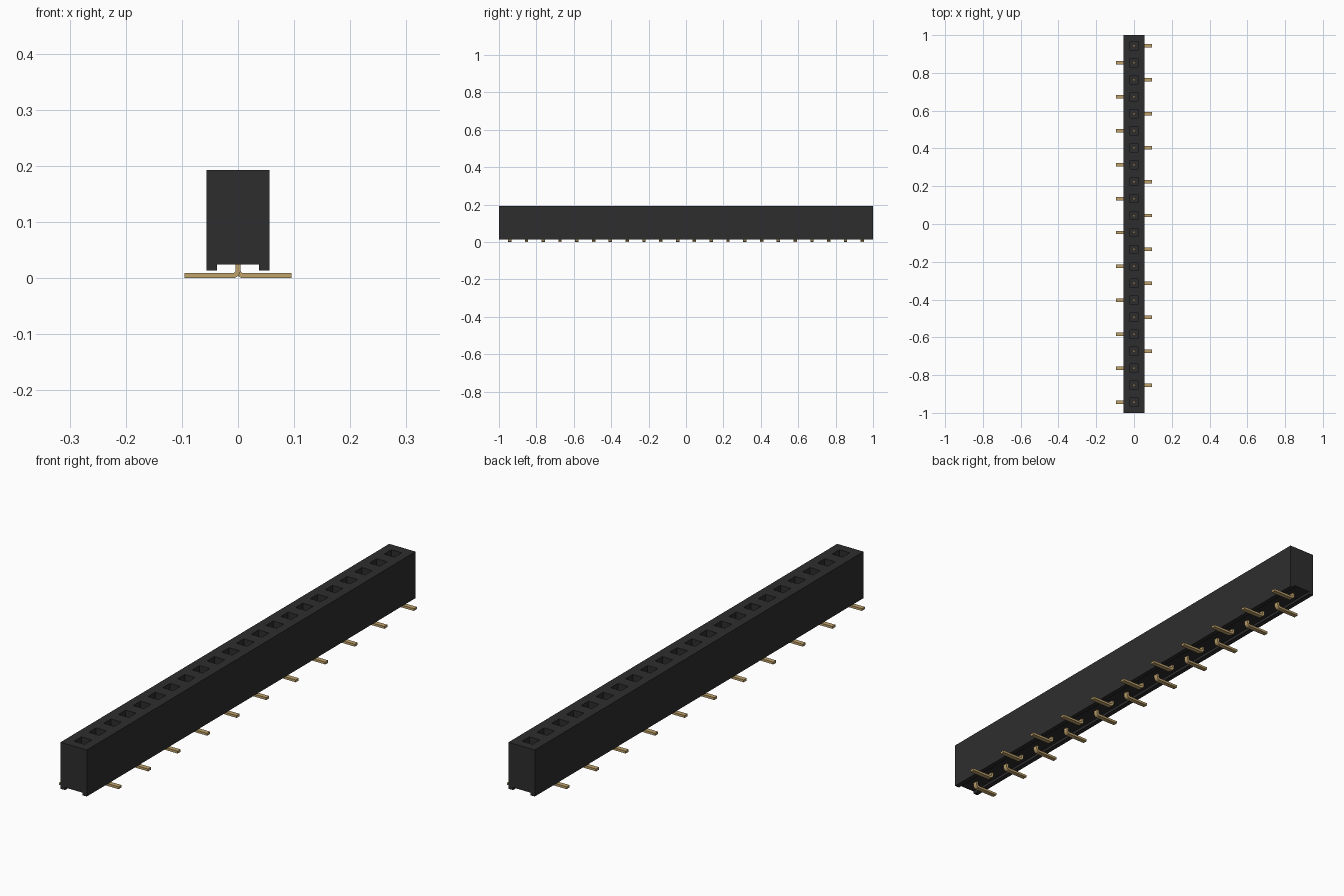
import bpy, bmesh, math
from mathutils import Matrix, Vector

cube = bpy.data.objects.get("Cube")
if cube:
    bpy.data.objects.remove(cube, do_unlink=True)

COUNT, PITCH = 22, 0.0898
Y_TOP = PITCH * (COUNT - 1) / 2


def material(name, rgb):
    m = bpy.data.materials.new(name)
    m.use_nodes = True
    m.diffuse_color = (*rgb, 1)
    m.node_tree.nodes["Principled BSDF"].inputs["Base Color"].default_value = (*rgb, 1)
    return m


def make_object(name, bm, mat=None):
    bmesh.ops.recalc_face_normals(bm, faces=bm.faces[:])
    mesh = bpy.data.meshes.new(name)
    bm.to_mesh(mesh)
    bm.free()
    ob = bpy.data.objects.new(name, mesh)
    bpy.context.collection.objects.link(ob)
    if mat:
        mesh.materials.append(mat)
    return ob


def add_box(bm, center, size):
    mat = Matrix.Translation(center) @ Matrix.Diagonal((*size, 1))
    bmesh.ops.create_cube(bm, size=1, matrix=mat)


def add_extrusion(bm, outline, y, depth):
    """Extrude an x-z outline along y, centred on y."""
    face = bm.faces.new([bm.verts.new((x, y - depth / 2, z)) for x, z in outline])
    ext = bmesh.ops.extrude_face_region(bm, geom=[face])
    moved = [g for g in ext["geom"] if isinstance(g, bmesh.types.BMVert)]
    bmesh.ops.translate(bm, verts=moved, vec=(0, depth, 0))


black = material("black plastic", (0.027, 0.027, 0.027))
gold = material("gold metal", (0.52, 0.36, 0.15))

# Housing: long block with a channel between two bottom rails
bm = bmesh.new()
half = [(0.056, 0.193), (0.056, 0.014), (0.037, 0.014), (0.037, 0.024)]
add_extrusion(bm, half + [(-x, z) for x, z in reversed(half)], 0, 2.0)
housing = make_object("housing", bm, black)

# Square sockets cut into the top
bm = bmesh.new()
for i in range(COUNT):
    add_box(bm, (0, Y_TOP - i * PITCH, 0.14), (0.044, 0.044, 0.16))
cutter = make_object("socket_cutter", bm, black)
cutter.hide_render = True
mod = housing.modifiers.new("sockets", "BOOLEAN")
mod.operation = "DIFFERENCE"
mod.solver = "EXACT"
mod.object = cutter
bpy.context.view_layer.update()
cut_mesh = bpy.data.meshes.new_from_object(
    housing.evaluated_get(bpy.context.evaluated_depsgraph_get()))
housing.modifiers.clear()
housing.data = cut_mesh
bpy.data.objects.remove(cutter, do_unlink=True)

# Bent pin profile: vertical stem, rounded bend, flat foot
T, R = 0.009, 0.005
cx, cz = T / 2 + R, T + R


def arc(radius):
    return [(cx - radius * math.cos(a), cz - radius * math.sin(a))
            for a in (math.pi / 2 * k / 5 for k in range(6))]


pin = [(-T / 2, 0.075)] + arc(R + T) + [(0.095, 0), (0.095, T)]
pin += list(reversed(arc(R))) + [(T / 2, 0.075)]

# Solder pins alternate sides along the row; twin contacts stand in each socket
pins, contacts = bmesh.new(), bmesh.new()
for i in range(COUNT):
    y = Y_TOP - i * PITCH
    side = 1 if i % 2 == 0 else -1
    add_extrusion(pins, [(side * x, z) for x, z in pin], y, 0.018)
    for s in (-1, 1):
        add_box(contacts, (0, y + s * 0.006, 0.105), (0.012, 0.004, 0.09))
make_object("solder_pins", pins, gold)
make_object("socket_contacts", contacts, gold)
